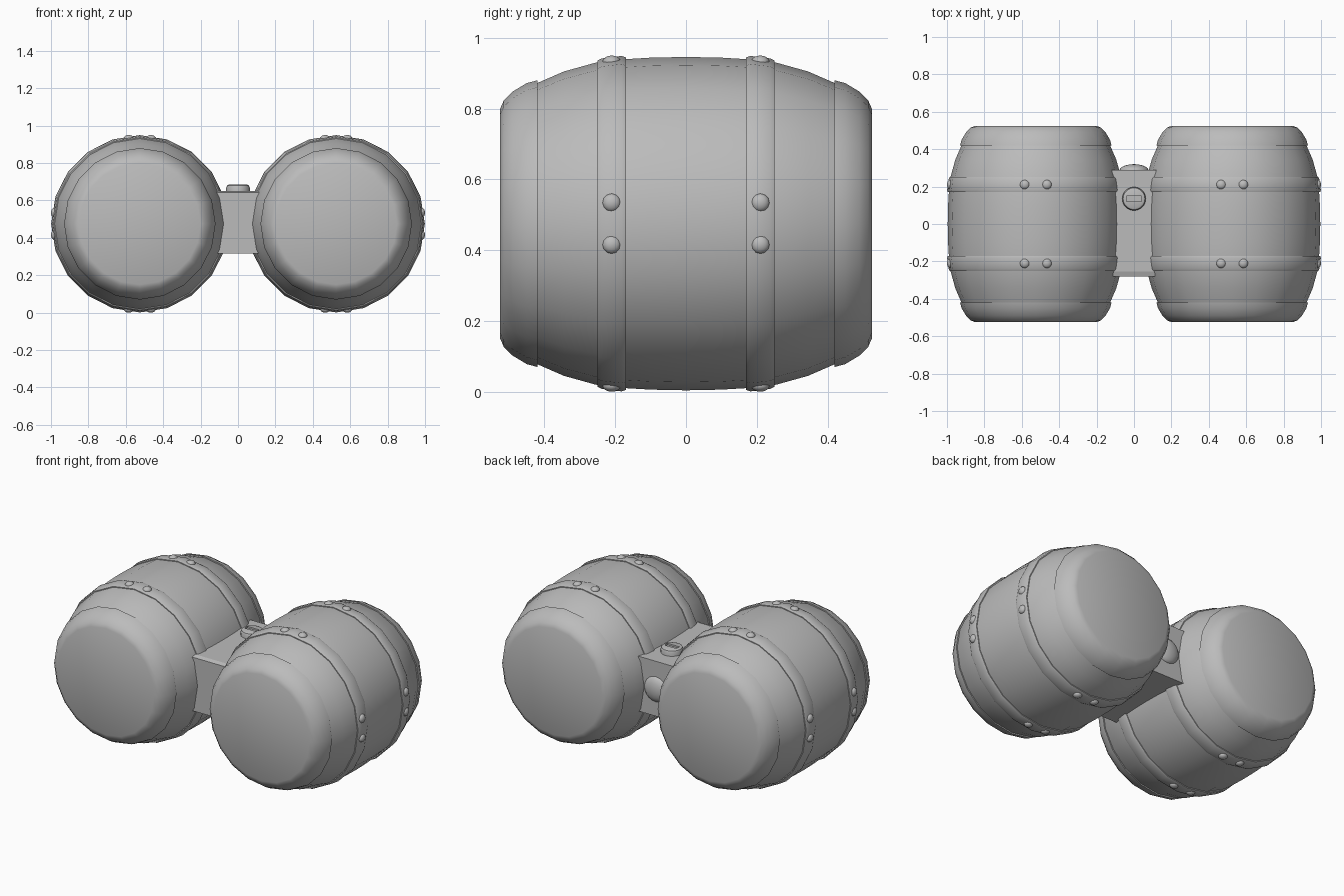
import bpy, bmesh, math
from mathutils import Matrix, Vector

if "Cube" in bpy.data.objects:
    bpy.data.objects.remove(bpy.data.objects["Cube"])

grey = bpy.data.materials.new("grey")
grey.diffuse_color = (0.5, 0.5, 0.5, 1)
grey.use_nodes = True
grey.node_tree.nodes["Principled BSDF"].inputs["Base Color"].default_value = grey.diffuse_color
CX, CZ, SIDES = 0.525, 0.475, 20


def finish(name, bm, angle=32):
    """Turn a bmesh into a smooth-shaded object that keeps sharp edges."""
    bmesh.ops.recalc_face_normals(bm, faces=bm.faces)
    me = bpy.data.meshes.new(name)
    bm.to_mesh(me)
    bm.free()
    me.materials.append(grey)
    ob = bpy.data.objects.new(name, me)
    bpy.context.collection.objects.link(ob)
    bpy.ops.object.select_all(action='DESELECT')
    ob.select_set(True)
    bpy.context.view_layer.objects.active = ob
    bpy.ops.object.shade_smooth_by_angle(angle=math.radians(angle))
    return ob


def lathe(name, profile, cx, closed=False):
    """Revolve (y, radius) points round the barrel axis; open ends are filled."""
    bm = bmesh.new()
    rings = []
    for y, r in profile:
        rings.append([bm.verts.new((cx + r * math.cos(a), y, CZ + r * math.sin(a)))
                      for a in (2 * math.pi * i / SIDES for i in range(SIDES))])
    pairs = list(zip(rings, rings[1:]))
    if closed:
        pairs.append((rings[-1], rings[0]))
    else:
        bm.faces.new(rings[0])
        bm.faces.new(rings[-1])
    for a, b in pairs:
        for i in range(SIDES):
            j = (i + 1) % SIDES
            bm.faces.new((a[i], a[j], b[j], b[i]))
    return finish(name, bm)


def dome(name, loc, normal, radius, height, segs=16):
    """Flattened ball half sunk into a surface."""
    bm = bmesh.new()
    rot = Vector(normal).to_track_quat('Z', 'Y').to_matrix().to_4x4()
    m = Matrix.Translation(loc) @ rot @ Matrix.Diagonal((radius, radius, height, 1))
    bmesh.ops.create_uvsphere(bm, u_segments=segs, v_segments=10, radius=1, matrix=m)
    return finish(name, bm, 60)


half = [(0.0, 0.471), (0.1, 0.469), (0.2, 0.463), (0.255, 0.455), (0.345, 0.43), (0.43, 0.393)]
body = [(-y, r) for y, r in reversed(half[1:])] + half
cap = [(0.42, 0.38), (0.42, 0.405), (0.45, 0.397), (0.49, 0.373), (0.515, 0.348), (0.525, 0.325)]
band = [(0.17, 0.455), (0.17, 0.470), (0.182, 0.474), (0.238, 0.467), (0.25, 0.461), (0.25, 0.445)]

for side, s in (("left", -1), ("right", 1)):
    cx = s * CX
    lathe(side + "_barrel", body, cx)
    for end, e in (("front", -1), ("back", 1)):
        lathe(f"{side}_{end}_cap", [(e * y, r) for y, r in cap], cx)
        lathe(f"{side}_{end}_band", [(e * y, r) for y, r in band], cx, closed=True)
        # Paired rivets on the top, bottom and outer side of each band
        for nx, nz in ((0, 1), (0, -1), (s, 0)):
            for t in (-0.059, 0.059):
                loc = (cx + nx * 0.457 + abs(nz) * t, e * 0.21, CZ + nz * 0.457 + abs(nx) * t)
                dome(f"{side}_{end}_rivet", loc, (nx, 0, nz), 0.026, 0.018, 12)

# Connecting block with a slight chamfer along its front top edge
bm = bmesh.new()
outline = [(-0.28, 0.315), (0.29, 0.315), (0.29, 0.65), (-0.255, 0.65), (-0.28, 0.642)]
face = bm.faces.new([bm.verts.new((-0.122, y, z)) for y, z in outline])
ext = bmesh.ops.extrude_face_region(bm, geom=[face])
bmesh.ops.translate(bm, vec=(0.244, 0, 0),
                    verts=[v for v in ext["geom"] if isinstance(v, bmesh.types.BMVert)])
finish("connector", bm, 5)

# Slotted screw on top of the block
bm = bmesh.new()
bmesh.ops.create_cone(bm, cap_ends=True, segments=20, radius1=0.063, radius2=0.063, depth=0.05,
                      matrix=Matrix.Translation((0, 0.135, 0.66)))
bmesh.ops.bevel(bm, geom=[e for e in bm.edges if all(v.co.z > 0.68 for v in e.verts)],
                offset=0.016, segments=2, affect='EDGES', profile=0.5)
screw = finish("screw", bm)
bm = bmesh.new()
bmesh.ops.create_cube(bm, size=1, matrix=Matrix.Translation((0, 0.135, 0.69))
                      @ Matrix.Diagonal((0.08, 0.028, 0.03, 1)))
slot = finish("screw_slot_cutter", bm)
slot.hide_render = True
slot.hide_viewport = True
cut = screw.modifiers.new("slot", 'BOOLEAN')
cut.operation = 'DIFFERENCE'
cut.object = slot
cut.solver = 'EXACT'

# Round knob on the back of the block
dome("back_knob", (0, 0.285, 0.48), (0, 1, 0), 0.078, 0.035, 20)
